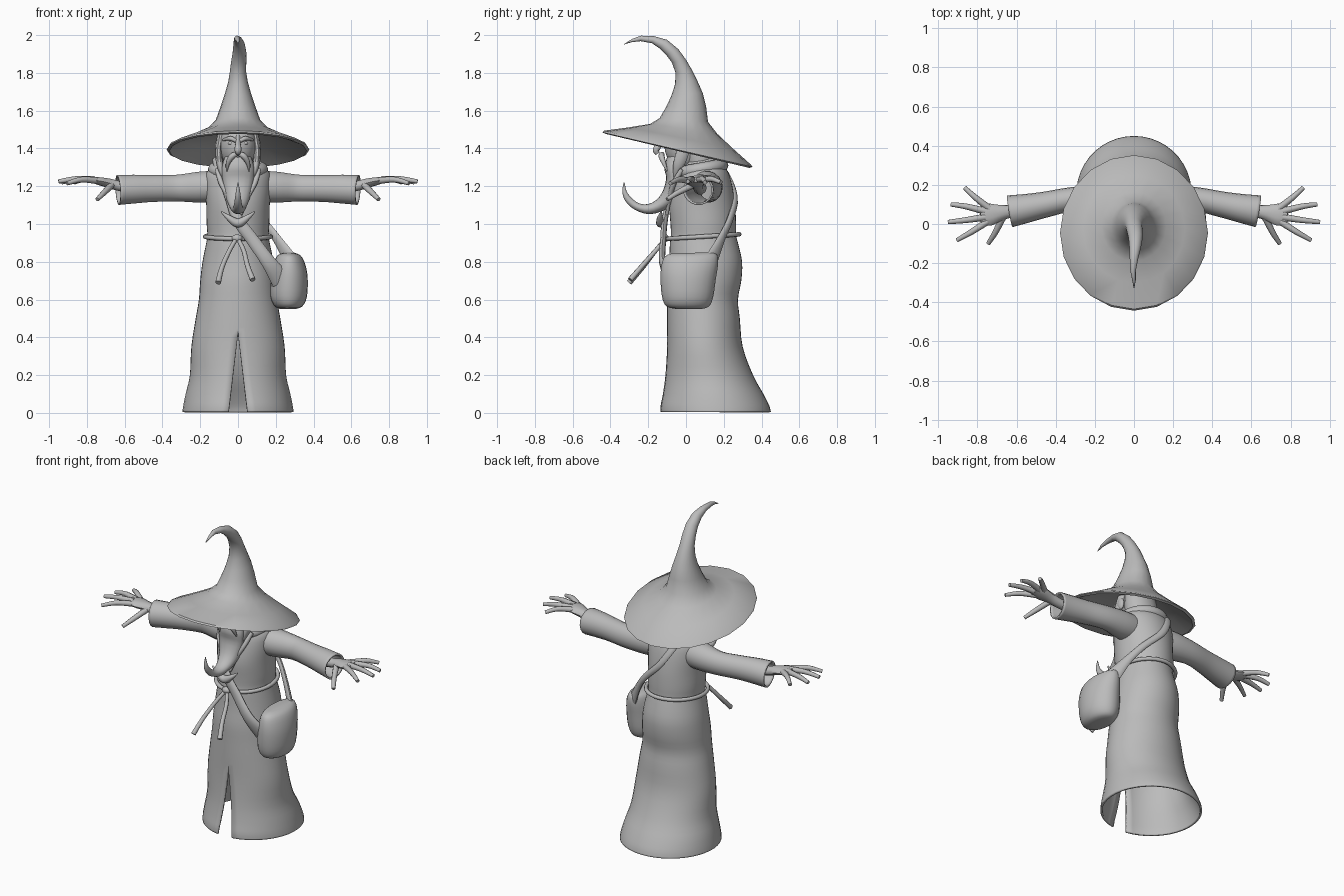
import bpy, bmesh, math
from mathutils import Vector

cloth = bpy.data.materials.new("plain_grey")
cloth.diffuse_color = (0.5, 0.5, 0.5, 1)
TAU = 2 * math.pi


def finish(name, bm, mirror=False, shell=0, angle=50):
    bmesh.ops.remove_doubles(bm, verts=bm.verts, dist=0.0004)
    bmesh.ops.recalc_face_normals(bm, faces=bm.faces)
    me = bpy.data.meshes.new(name)
    bm.to_mesh(me)
    bm.free()
    me.materials.append(cloth)
    ob = bpy.data.objects.new(name, me)
    bpy.context.collection.objects.link(ob)
    bpy.ops.object.select_all(action='DESELECT')
    ob.select_set(True)
    bpy.context.view_layer.objects.active = ob
    bpy.ops.object.shade_smooth_by_angle(angle=math.radians(angle))
    if shell:
        m = ob.modifiers.new("shell", 'SOLIDIFY')
        m.thickness, m.offset = shell, -1
    if mirror:
        ob.modifiers.new("mirror", 'MIRROR')
    return ob


def smooth_rows(rows, k):
    """Spline through rows of numbers, k steps per span."""
    out = []
    for i in range(len(rows) - 1):
        p = [rows[max(0, min(len(rows) - 1, j))] for j in (i - 1, i, i + 1, i + 2)]
        for s in range(k):
            t = s / k
            out.append([0.5 * (2 * b + (c - a) * t + (2 * a - 5 * b + 4 * c - d) * t * t
                               + (3 * b - a - 3 * c + d) * t ** 3) for a, b, c, d in zip(*p)])
    return out + [list(rows[-1])]


def skin(bm, rings, wrap=True, caps=True):
    vs = [[bm.verts.new(p) for p in r] for r in rings]
    n = len(vs[0])
    for a, b in zip(vs, vs[1:]):
        for j in range(n if wrap else n - 1):
            bm.faces.new((a[j], a[(j + 1) % n], b[(j + 1) % n], b[j]))
    if caps:
        bm.faces.new(vs[0])
        bm.faces.new(vs[-1])


def loft(name, rows, n=24, k=3, gap=None, caps=True, **kw):
    """Rows: front y, front z, back y, back z, half width, centre x."""
    bm, rings = bmesh.new(), []
    for yf, zf, yb, zb, rx, cx in smooth_rows(rows, k):
        g = gap(zf, rx) if gap else 0
        ring = []
        for j in range(n + 1 if gap else n):
            a = g + (TAU - 2 * g) * j / n
            c = math.cos(a)
            ring.append((cx + rx * math.sin(a), (yf + yb) / 2 + (yf - yb) / 2 * c,
                         (zf + zb) / 2 + (zf - zb) / 2 * c))
        rings.append(ring)
    skin(bm, rings, wrap=not gap, caps=caps)
    return finish(name, bm, **kw)


def tube(name, rows, n=10, k=4, ref=(0, 0, 1), caps=True, **kw):
    """Rows: x, y, z, half width, half thickness (thickness along ref)."""
    rows = smooth_rows([r if len(r) == 5 else tuple(r) + (r[3],) for r in rows], k)
    bm, rings = bmesh.new(), []
    for i, r in enumerate(rows):
        p = Vector(r[:3])
        t = (Vector(rows[min(i + 1, len(rows) - 1)][:3]) - Vector(rows[max(i - 1, 0)][:3])).normalized()
        up = p - Vector(ref[1]) if ref[0] == 'from' else Vector(ref)
        side = t.cross(up).normalized()
        nor = side.cross(t)
        rings.append([p + side * r[3] * math.cos(TAU * j / n) + nor * r[4] * math.sin(TAU * j / n)
                      for j in range(n)])
    skin(bm, rings, caps=caps)
    return finish(name, bm, **kw)


def ball(name, loc, size, **kw):
    bm = bmesh.new()
    bmesh.ops.create_uvsphere(bm, u_segments=20, v_segments=12, radius=1)
    for v in bm.verts:
        v.co = Vector(loc) + Vector([a * b for a, b in zip(v.co, size)])
    return finish(name, bm, **kw)


def loop(name, rx, yf, zf, yb, zb, r, n=32):
    tube(name, [(rx * math.sin(TAU * i / n), (yf + yb) / 2 + (yf - yb) / 2 * math.cos(TAU * i / n),
                 (zf + zb) / 2 + (zf - zb) / 2 * math.cos(TAU * i / n), r) for i in range(n + 1)], k=1, n=8)


# Robe: hollow shell with a front slit that widens towards the hem
robe = [(0.005, -.14, .45, .295), (.04, -.138, .44, .29), (.1, -.125, .41, .278), (.2, -.11, .355, .255),
        (.35, -.10, .30, .247), (.5, -.10, .285, .224), (.6, -.10, .275, .207), (.7, -.10, .293, .2),
        (.8, -.09, .297, .188), (.9, -.085, .275, .168), (.94, -.08, .265, .162), (1.0, -.082, .265, .166),
        (1.1, -.088, .26, .168), (1.2, -.07, .245, .175), (1.27, -.045, .225, .168), (1.32, -.01, .195, .12),
        (1.36, .0, .16, .075)]
loft("robe", [(yf, z, yb, z, rx, 0) for z, yf, yb, rx in robe], n=40, caps=False, shell=.012,
     gap=lambda z, rx: max(0, .42 - z) / .42 * .052 / rx)

# Sleeves and hands
tube("sleeve", [(.08, .1, 1.2, .085), (.2, .115, 1.195, .08, .083), (.32, .125, 1.19, .063, .072),
                (.45, .1, 1.188, .066, .072), (.55, .08, 1.185, .074, .077), (.635, .065, 1.18, .082, .08)],
     n=18, caps=False, shell=.01, mirror=True)
tube("palm", [(.5, .075, 1.19, .035), (.62, .065, 1.2, .032, .028), (.68, .058, 1.215, .04, .026),
              (.74, .048, 1.228, .057, .021), (.785, .045, 1.235, .045, .014)], mirror=True)
fingers = {"little_finger": [(.74, .08, 1.23), (.81, .135, 1.238), (.865, .185, 1.22)],
           "ring_finger": [(.76, .065, 1.234), (.86, .09, 1.236), (.935, .1, 1.22)],
           "middle_finger": [(.76, .035, 1.235), (.86, .02, 1.238), (.95, .01, 1.225)],
           "index_finger": [(.75, .012, 1.23), (.83, -.04, 1.235), (.905, -.083, 1.215)],
           "thumb": [(.67, .035, 1.205), (.71, -.045, 1.165), (.745, -.1, 1.13)]}
for name, pts in fingers.items():
    tube(name, [p + (r,) for p, r in zip(pts, (.018, .015, .011))], n=8, mirror=True)

# Head and face
ball("head", (0, 0, 1.42), (.098, .115, .14))
ball("ear", (.108, .01, 1.41), (.014, .025, .036), mirror=True)
ball("eye", (.037, -.096, 1.428), (.016, .012, .01), mirror=True)
tube("eyebrow", [(.008, -.118, 1.438, .01), (.04, -.112, 1.453, .012), (.08, -.075, 1.445, .006)],
     n=8, mirror=True)
tube("nose", [(0, -.1, 1.465, .011), (0, -.128, 1.43, .013), (0, -.158, 1.395, .019), (0, -.15, 1.372, .012)],
     ref=(0, 1, 0))
tube("moustache", [(.003, -.125, 1.372, .011), (.03, -.13, 1.36, .016), (.052, -.118, 1.325, .012),
                   (.06, -.1, 1.28, .004)], n=8, mirror=True, ref=(0, 1, 0))
tube("side_hair", [(.09, .0, 1.47, .02, .035), (.102, -.015, 1.39, .018, .035), (.095, -.04, 1.31, .018, .03),
                   (.075, -.06, 1.24, .006)], mirror=True, ref=(0, 1, 0))
loft("back_hair", [(-.02, 1.48, .13, 1.46, .098, 0), (-.02, 1.4, .15, 1.38, .105, 0),
                   (0, 1.3, .16, 1.3, .1, 0), (.02, 1.26, .14, 1.26, .07, 0)])

# Beard curling forward and up
loft("beard", [(-.1, 1.355, 0, 1.36, .07, 0), (-.115, 1.3, -.02, 1.29, .085, 0),
               (-.105, 1.24, -.035, 1.21, .08, 0), (-.125, 1.17, -.045, 1.13, .066, 0),
               (-.16, 1.125, -.1, 1.08, .05, 0), (-.205, 1.105, -.19, 1.052, .034, 0),
               (-.25, 1.11, -.27, 1.075, .024, 0), (-.29, 1.14, -.32, 1.12, .017, 0),
               (-.315, 1.175, -.337, 1.17, .011, 0), (-.325, 1.22, -.33, 1.22, .002, 0)], n=16)

# Hat: underside, tilted brim and bent cone
hat = [(-.13, 1.49, .13, 1.45, .12, 0), (-.29, 1.488, .24, 1.385, .26, 0), (-.425, 1.477, .335, 1.297, .364, 0),
       (-.443, 1.485, .352, 1.302, .378, 0), (-.435, 1.494, .345, 1.313, .372, 0),
       (-.3, 1.512, .25, 1.398, .26, 0), (-.19, 1.53, .165, 1.478, .165, 0),
       (-.14, 1.56, .117, 1.54, .118, 0), (-.105, 1.62, .106, 1.625, .092, 0), (-.077, 1.68, .088, 1.695, .07, 0),
       (-.058, 1.74, .057, 1.765, .052, 0), (-.055, 1.8, .032, 1.815, .043, 0),
       (-.075, 1.855, 0, 1.87, .04, .004), (-.105, 1.895, -.04, 1.925, .036, .008),
       (-.14, 1.93, -.1, 1.975, .03, .006), (-.18, 1.957, -.168, 1.994, .022, 0),
       (-.24, 1.968, -.238, 1.997, .014, -.005), (-.29, 1.962, -.285, 1.98, .009, 0), (-.328, 1.95, -.326, 1.954, .002, 0)]
loft("hat", hat, n=20, k=1, angle=40)

# Hood collar, neckline folds, belt and hanging cords
loop("collar", .125, -.035, 1.27, .19, 1.31, .035)
tube("neckline", [(.015, -.1, 1.05, .009), (.05, -.088, 1.14, .012), (.09, -.062, 1.22, .014),
                  (.11, -.02, 1.29, .014)], n=8, mirror=True)
loop("belt", .174, -.1, .922, .282, .945, .012)
ball("belt_knot", (-.005, -.11, .925), (.028, .02, .02))
tube("cord_left", [(-.01, -.11, .92, .011), (-.045, -.16, .86, .012), (-.085, -.23, .77, .013),
                   (-.105, -.3, .69, .015)], n=8, ref=(0, 1, 0))
tube("cord_right", [(0, -.11, .92, .011), (.03, -.16, .86, .012), (.05, -.23, .78, .013),
                    (.078, -.295, .705, .015)], n=8, ref=(0, 1, 0))

# Sling bag, strap and strap knot
loft("bag", [(-.05, .55, .08, .55, .04, .265), (-.105, .565, .12, .562, .072, .268), (-.128, .62, .143, .61, .097, .268),
             (-.135, .72, .158, .71, .097, .272), (-.128, .79, .17, .79, .083, .272), (-.11, .83, .165, .835, .062, .27),
             (-.07, .845, .14, .85, .03, .27)])
tube("strap", [(.23, -.085, .7, .055, .02), (.16, -.125, .8, .038, .018), (.07, -.12, .925, .033, .016),
               (0, -.112, 1.02, .03, .016), (-.055, -.085, 1.14, .015, .012), (-.1, -.02, 1.28, .018, .012),
               (-.115, .1, 1.345, .022, .012), (-.085, .2, 1.29, .022, .012), (0, .26, 1.15, .022, .012),
               (.12, .235, 1.03, .022, .013), (.2, .19, .93, .026, .014), (.27, .14, .82, .045, .016)],
     ref=('from', (0, .09, 1.03)))
tube("strap_knot", [(-.088, -.13, 1.065, .004), (-.045, -.138, 1.03, .016), (0, -.135, 1.005, .024),
                    (.045, -.138, 1.03, .016), (.088, -.13, 1.065, .004)], ref=(0, 1, 0))
